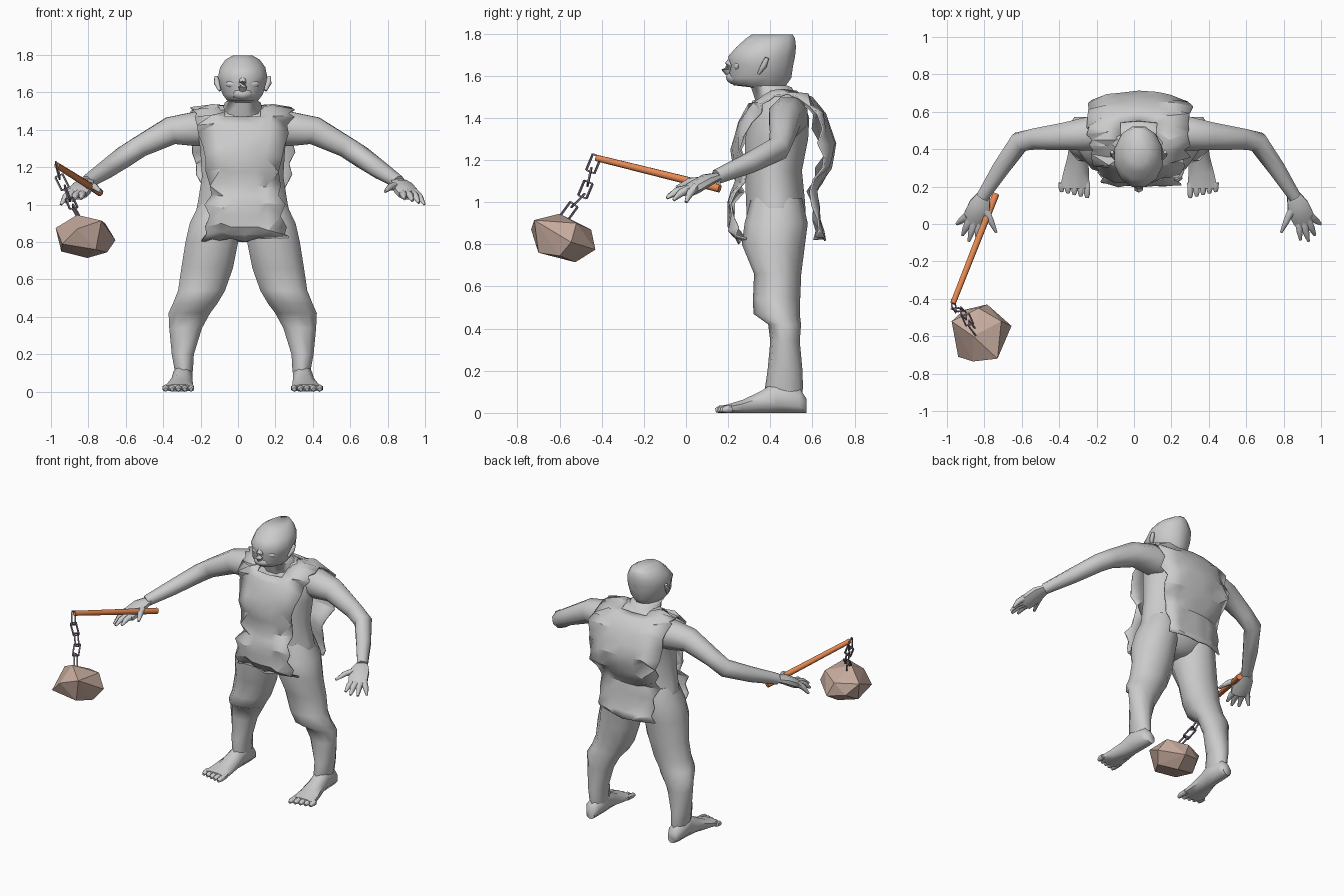
import bpy, bmesh, math, random
from mathutils import Vector as V

if "Cube" in bpy.data.objects:
    bpy.data.objects.remove(bpy.data.objects["Cube"])

random.seed(4)
CX = 0.025  # the figure's mirror plane


def material(name, col):
    m = bpy.data.materials.new(name)
    m.diffuse_color = (*col, 1)
    m.use_nodes = True
    m.node_tree.nodes["Principled BSDF"].inputs["Base Color"].default_value = m.diffuse_color
    return m


GREY = material("grey", (0.60, 0.60, 0.60))
WOOD = material("orange_wood", (0.80, 0.25, 0.085))
STONE = material("brown_stone", (0.56, 0.40, 0.335))
IRON = material("dark_iron", (0.23, 0.185, 0.24))


def loft(bm, rings):
    """Skin a list of rings and cap both ends."""
    vs = [[bm.verts.new(p) for p in r] for r in rings]
    n = len(vs[0])
    for a, b in zip(vs, vs[1:]):
        for i in range(n):
            j = (i + 1) % n
            bm.faces.new((a[i], a[j], b[j], b[i]))
    bm.faces.new(vs[0])
    bm.faces.new(vs[-1])


def flat_ring(cx, cy, z, rx, ry, n=12):
    """Horizontal ellipse."""
    return [V((cx + rx * math.cos(t), cy + ry * math.sin(t), z))
            for t in (math.tau * (i + 0.5) / n for i in range(n))]


def tube(bm, pts, radii, n=8, squash=1.0):
    """Tube along a path; squash flattens it vertically."""
    pts = [V(p) for p in pts]
    rings = []
    for i, p in enumerate(pts):
        d = (pts[min(i + 1, len(pts) - 1)] - pts[max(i - 1, 0)]).normalized()
        side = d.cross(V((0, 0, 1)) if abs(d.z) < 0.95 else V((0, 1, 0))).normalized()
        up = side.cross(d)
        rings.append([p + radii[i] * (side * math.cos(t) + up * squash * math.sin(t))
                      for t in (math.tau * (k + 0.5) / n for k in range(n))])
    loft(bm, rings)


def blob(bm, c, r, seg=8):
    """Small ellipsoid."""
    res = bmesh.ops.create_uvsphere(bm, u_segments=seg, v_segments=6, radius=1)
    for v in res["verts"]:
        v.co = V(c) + V([v.co[k] * r[k] for k in range(3)])


def finish(name, bm, mat, mirror=False, x=0.0, smooth=None, thick=0):
    bmesh.ops.recalc_face_normals(bm, faces=bm.faces)
    me = bpy.data.meshes.new(name)
    bm.to_mesh(me)
    bm.free()
    me.materials.append(mat)
    ob = bpy.data.objects.new(name, me)
    bpy.context.collection.objects.link(ob)
    ob.location.x = x
    if mirror:
        ob.modifiers.new("mirror", 'MIRROR')
    if thick:
        ob.modifiers.new("thickness", 'SOLIDIFY').thickness = thick
    if smooth:
        bpy.ops.object.select_all(action='DESELECT')
        ob.select_set(True)
        bpy.context.view_layer.objects.active = ob
        bpy.ops.object.shade_smooth_by_angle(angle=math.radians(smooth))
    return ob


# Torso: z, centre y, half width, half depth
bm = bmesh.new()
loft(bm, [flat_ring(0, cy, z, rx, ry) for z, cy, rx, ry in [
    (.80, .425, .04, .07), (.83, .425, .17, .11), (.90, .43, .275, .145),
    (1.0, .425, .25, .145), (1.15, .415, .225, .14), (1.3, .43, .235, .155),
    (1.4, .445, .25, .145), (1.48, .45, .21, .11), (1.53, .45, .13, .08)]])
finish("torso", bm, GREY, x=CX, smooth=60)

# Head and neck
bm = bmesh.new()
loft(bm, [flat_ring(0, cy, z, rx, ry) for z, cy, rx, ry in [
    (1.47, .44, .12, .11), (1.545, .405, .10, .10), (1.555, .35, .085, .13),
    (1.59, .35, .112, .155), (1.65, .362, .13, .152), (1.69, .358, .135, .165),
    (1.735, .38, .125, .147), (1.775, .40, .095, .122), (1.797, .41, .055, .10)]])
finish("head", bm, GREY, x=CX, smooth=60)

# Face: nose, muzzle, cheeks, ears
bm = bmesh.new()
tube(bm, [(0, .225, 1.69), (0, .205, 1.65), (0, .193, 1.63), (0, .205, 1.615)], [.014, .022, .026, .02], 6)
blob(bm, (0, .234, 1.592), (.06, .045, .034))
for s in (-1, 1):
    blob(bm, (s * .05, .247, 1.645), (.04, .022, .022))
    tube(bm, [(s * .122, .345, 1.61), (s * .138, .37, 1.65), (s * .142, .385, 1.685)], [.008, .016, .01], 6)
finish("face_features", bm, GREY, x=CX, smooth=60)

# Legs: z, x, y, half width, half depth
bm = bmesh.new()
loft(bm, [flat_ring(x, y, z, rx, ry, 10) for z, x, y, rx, ry in [
    (1.02, .13, .43, .10, .12), (.90, .15, .428, .14, .15),
    (.80, .165, .415, .148, .15), (.66, .19, .435, .145, .112),
    (.54, .22, .43, .132, .112), (.47, .255, .43, .125, .11),
    (.42, .285, .468, .117, .078), (.34, .305, .47, .092, .07),
    (.20, .32, .47, .062, .083), (.12, .315, .465, .052, .09), (.07, .315, .465, .045, .085)]])
finish("legs", bm, GREY, mirror=True, x=CX, smooth=60)

# Feet: y, x, half width, height; then toes
bm = bmesh.new()
loft(bm, [[V((x + hw * math.cos(t), y, max(0, h * (.45 + .55 * math.sin(t)))))
           for t in (math.tau * (i + .5) / 8 for i in range(8))]
          for y, x, hw, h in [
    (.572, .315, .032, .07), (.54, .318, .05, .12), (.43, .32, .055, .16),
    (.36, .325, .06, .11), (.27, .335, .075, .065), (.19, .342, .086, .04)]])
for i in range(5):
    x = .276 + i * .034
    tip = .14 + .008 * i
    tube(bm, [(x, .22, .02), (x, tip + .02, .017), (x, tip, .012)], [.019, .018, .01], 6)
finish("feet", bm, GREY, mirror=True, x=CX, smooth=60)

# Arms
bm = bmesh.new()
tube(bm, [(.15, .49, 1.40), (.25, .485, 1.405), (.385, .47, 1.395), (.55, .455, 1.31),
          (.635, .44, 1.255), (.735, .30, 1.185), (.835, .145, 1.12)],
     [.09, .10, .08, .061, .058, .05, .036], 8)
finish("arms", bm, GREY, mirror=True, x=CX, smooth=60)

# Hands with splayed fingers and thumb
bm = bmesh.new()
tube(bm, [(.825, .16, 1.125), (.85, .10, 1.105), (.875, .04, 1.07), (.885, .005, 1.05)],
     [.036, .062, .066, .056], 8, .5)
for base, tip in [((.915, .045, 1.07), (.972, 0, 1.0)), ((.905, .02, 1.06), (.942, -.06, 1.01)),
                  ((.88, .01, 1.06), (.908, -.092, 1.02)), ((.855, .02, 1.06), (.865, -.085, 1.03)),
                  ((.825, .09, 1.10), (.762, -.045, 1.07))]:
    mid = V(base).lerp(V(tip), .55) + V((0, 0, .012))
    tube(bm, [base, mid, tip], [.024, .019, .008], 6)
finish("hands", bm, GREY, mirror=True, x=CX, smooth=60)

# Ragged hide tunic: y, z, half width from front hem over shoulders to back hem
prof = [(.25, .80, .19), (.20, .88, .185), (.20, 1.0, .175), (.23, 1.1, .165), (.21, 1.25, .18),
        (.245, 1.38, .21), (.30, 1.47, .235), (.40, 1.525, .24), (.50, 1.535, .24),
        (.60, 1.50, .245), (.665, 1.42, .25), (.715, 1.28, .25), (.69, 1.16, .23),
        (.625, 1.05, .19), (.64, .92, .18), (.665, .81, .18)]
rows = []
for a, b in zip(prof, prof[1:]):
    rows += [a, tuple((p + q) / 2 for p, q in zip(a, b))]
rows.append(prof[-1])
cols = (-1, -.68, -.4, 0, .4, .68, 1)
bm = bmesh.new()
grid = []
for r, (y, z, w) in enumerate(rows):
    front = max(-1, min(1, (.45 - y) / .15))
    bend = .06 if z > 1.1 else .03
    shift = .012 if front > .9 and z < 1.15 else 0
    line = []
    for u in cols:
        edge, fold = abs(u) == 1, abs(u) == .68
        zig = (.018 if r % 2 else -.03) if edge else 0
        hem = random.uniform(-.005, .025) if r in (0, len(rows) - 1) else 0
        wob = .025 if edge else .018 if fold else .004
        line.append(bm.verts.new((
            shift + u * w + math.copysign(zig + edge * random.uniform(-.015, .012), u),
            y + front * bend * u * u + random.uniform(-wob, wob) * abs(front),
            z - (1 - abs(front)) * .02 * u * u + hem + fold * random.uniform(-.02, .02))))
    grid.append(line)
for r in range(len(rows) - 1):
    for c in range(len(cols) - 1):
        neck = 12 <= r < 17 and 2 <= c <= 3
        if not neck:
            bm.faces.new((grid[r][c], grid[r][c + 1], grid[r + 1][c + 1], grid[r + 1][c]))
# ragged borders stay faceted
ragged = [f for f in bm.faces if any(e.is_boundary for e in f.edges)]
bmesh.ops.triangulate(bm, faces=ragged)
finish("hide_tunic", bm, GREY, x=CX, smooth=30, thick=.01)

# Flail handle
bm = bmesh.new()
tube(bm, [(-.968, -.425, 1.21), (-.738, .16, 1.065)], [.016, .02], 8)
finish("flail_handle", bm, WOOD, smooth=60)

# Chain of rectangular links, alternately turned
path = [V(p) for p in [(-.972, -.425, 1.215), (-.955, -.452, 1.15), (-.925, -.465, 1.09),
                       (-.90, -.49, 1.03), (-.88, -.535, .985), (-.85, -.575, .93)]]
bm = bmesh.new()
for i, (a, b) in enumerate(zip(path, path[1:])):
    d = (b - a).normalized()
    side = d.cross(V((1, 0, 0))).normalized()
    if i % 2:
        side = d.cross(side)
    side *= .021
    a, b = a - d * .006, b + d * .006
    for p, q in ((a + side, b + side), (a - side, b - side), (a - side, a + side), (b - side, b + side)):
        tube(bm, [p, q], [.006, .006], 4)
finish("chain", bm, IRON)

# Faceted stone head
bm = bmesh.new()
for p in [(-.86, -.60, .945), (-.73, -.72, .915), (-.655, -.545, .81), (-.805, -.525, .715),
          (-.945, -.55, .75), (-.975, -.52, .875), (-.94, -.71, .79), (-.785, -.43, .775),
          (-.83, -.45, .87), (-.76, -.70, .76), (-.71, -.52, .90), (-.86, -.735, .87),
          (-.91, -.46, .80), (-.70, -.60, .745)]:
    bm.verts.new(p)
bmesh.ops.convex_hull(bm, input=bm.verts)
finish("stone_head", bm, STONE)
